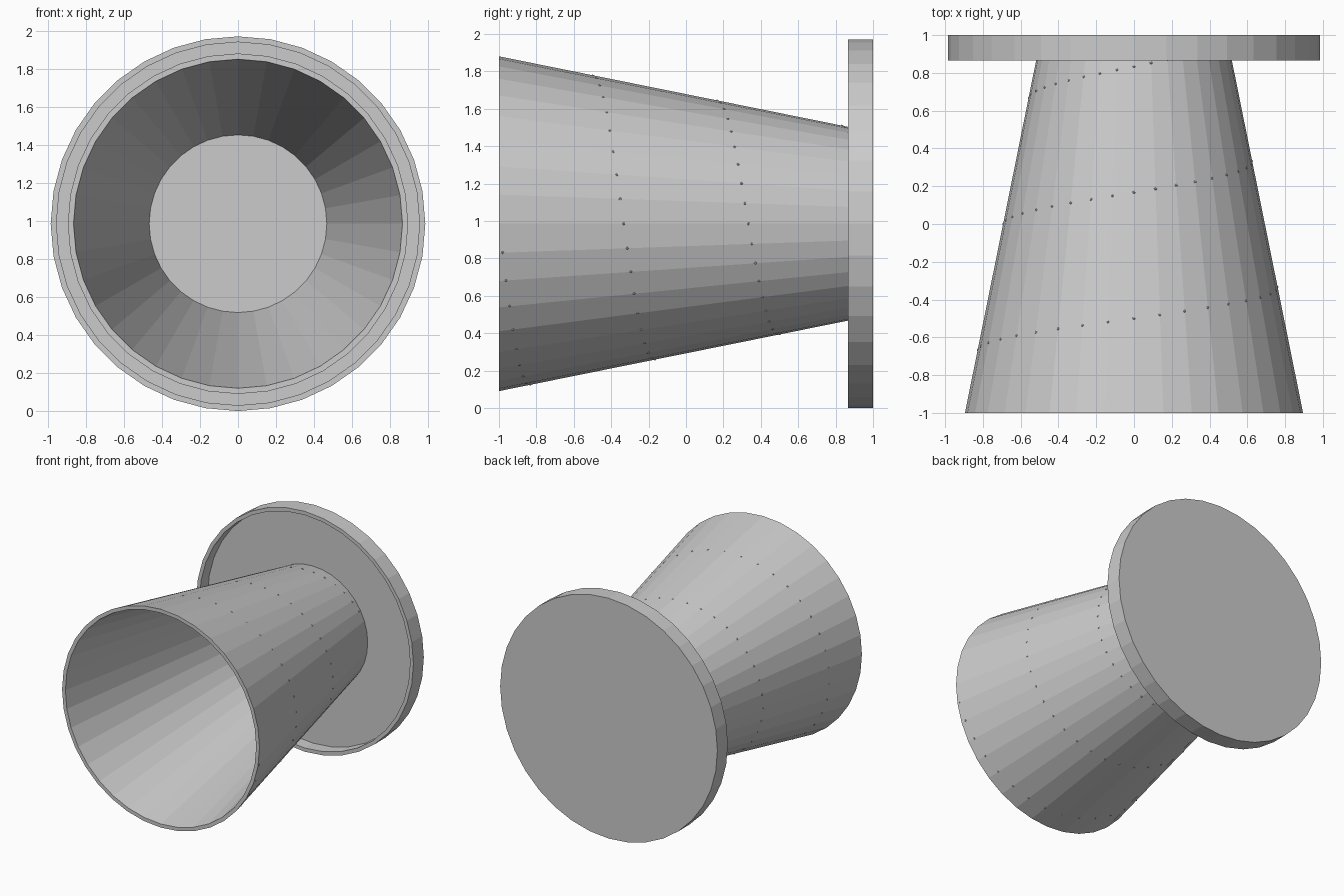
import bpy, bmesh
from math import cos, sin, pi
from mathutils import Matrix

if "Cube" in bpy.data.objects:
    bpy.data.objects.remove(bpy.data.objects["Cube"])

SIDES = 36
CZ = 0.985          # height of the horizontal axis


def finish(bm, name):
    bmesh.ops.recalc_face_normals(bm, faces=bm.faces[:])
    mesh = bpy.data.meshes.new(name)
    bm.to_mesh(mesh)
    bm.free()
    obj = bpy.data.objects.new(name, mesh)
    obj.location.z = CZ
    bpy.context.collection.objects.link(obj)
    return obj


def lathe(name, profile, closed):
    """Revolve (radius, y) points about the y axis; open ends are capped."""
    bm = bmesh.new()
    rings = [[bm.verts.new((r * cos(2 * pi * i / SIDES), y, r * sin(2 * pi * i / SIDES)))
              for i in range(SIDES)] for r, y in profile]
    pairs = list(zip(rings, rings[1:]))
    if closed:
        pairs.append((rings[-1], rings[0]))
    else:
        bm.faces.new(rings[0])
        bm.faces.new(rings[-1])
    for a, b in pairs:
        for i in range(SIDES):
            j = (i + 1) % SIDES
            bm.faces.new((a[i], a[j], b[j], b[i]))
    return finish(bm, name)


def cone_radius(y):
    return 0.895 - 0.202 * (y + 1)


# Hollow tapered tube, open at the front
lathe("tapered_tube", [(cone_radius(-1), -1), (cone_radius(0.97), 0.97),
                       (cone_radius(0.97) - 0.03, 0.97), (cone_radius(-1) - 0.03, -1)], True)

# Back plate with a thin raised rim
lathe("rimmed_back_plate", [(0.985, 1), (0.985, 0.865), (0.955, 0.865), (0.955, 0.97)], False)

# Tiny studs winding three turns around the tube
bm = bmesh.new()
for k in range(3 * SIDES):
    y = -1 + 2 * k / (3 * SIDES)
    if -0.99 < y < 0.95:
        a = -2 * pi * k / SIDES
        r = cone_radius(y) - 0.004
        bmesh.ops.create_icosphere(bm, subdivisions=1, radius=0.009,
                                   matrix=Matrix.Translation((r * cos(a), y, r * sin(a))))
finish(bm, "spiral_studs")
